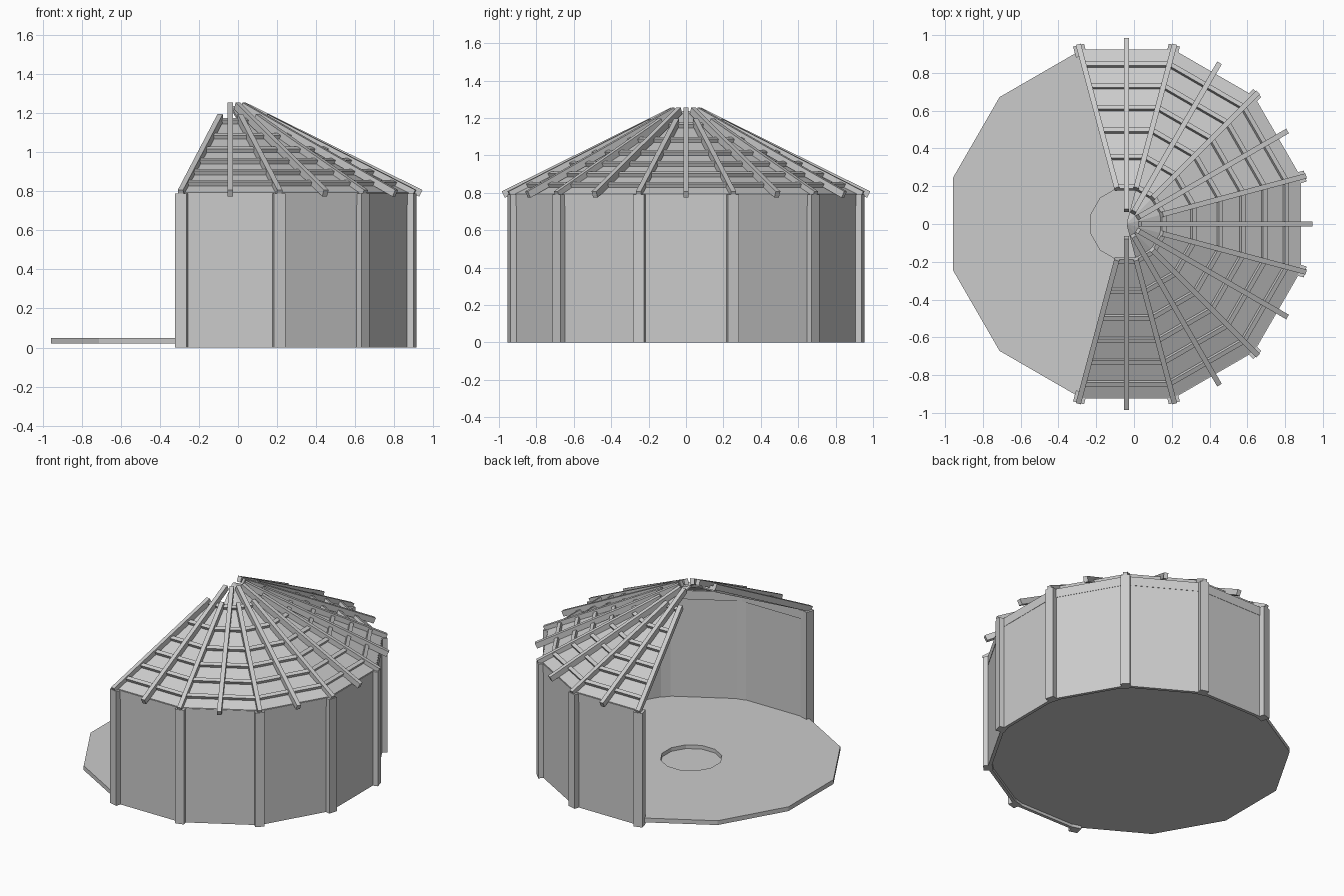
import bpy
import bmesh
from math import radians, cos, sin, tan
from mathutils import Matrix, Vector

cube = bpy.data.objects.get("Cube")
if cube:
    bpy.data.objects.remove(cube)

CENTRE = Vector((-0.04, 0, 0))
APOTHEM, CORNER = 0.92, 0.95
APEX, SLOPE = 1.245, 0.49

grey = bpy.data.materials.new("plain grey")
grey.use_nodes = True
colour = (0.6, 0.6, 0.6, 1)
grey.diffuse_color = colour
grey.node_tree.nodes["Principled BSDF"].inputs["Base Color"].default_value = colour


def finish(name, bm):
    bmesh.ops.recalc_face_normals(bm, faces=bm.faces)
    mesh = bpy.data.meshes.new(name)
    bm.to_mesh(mesh)
    bm.free()
    obj = bpy.data.objects.new(name, mesh)
    obj.location = CENTRE
    mesh.materials.append(grey)
    bpy.context.collection.objects.link(obj)
    return obj


def polar(r, angle, z):
    a = radians(angle)
    return Vector((r * cos(a), r * sin(a), z))


def beam(name, start, end, width, depth, up):
    """Box from start to end, whose top face holds the two points."""
    along = (end - start).normalized()
    side = up.cross(along).normalized()
    up = along.cross(side)
    bm = bmesh.new()
    bmesh.ops.create_cube(bm, size=1)
    middle = (start + end) / 2 - up * depth / 2
    frame = Matrix((along, side, up)).transposed().to_4x4()
    scale = Matrix.Diagonal(((end - start).length, width, depth, 1))
    bm.transform(Matrix.Translation(middle) @ frame @ scale)
    return finish(name, bm)


def prism(name, lower, upper):
    """Solid between two matching outlines."""
    bm = bmesh.new()
    a = [bm.verts.new(p) for p in lower]
    b = [bm.verts.new(p) for p in upper]
    bm.faces.new(a)
    bm.faces.new(b)
    for i in range(len(a)):
        j = (i + 1) % len(a)
        bm.faces.new((a[i], a[j], b[j], b[i]))
    return finish(name, bm)


# Twelve-sided floor with a round fire pit sunk into it
bm = bmesh.new()
bottom = [bm.verts.new(polar(CORNER, 15 + 30 * i, 0.02)) for i in range(12)]
top = [bm.verts.new(polar(CORNER, 15 + 30 * i, 0.05)) for i in range(12)]
rim = [bm.verts.new(polar(0.195, 15 + 30 * i, 0.05)) for i in range(12)]
pit = [bm.verts.new(polar(0.195, 15 + 30 * i, 0.024)) for i in range(12)]
bm.faces.new(bottom)
bm.faces.new(pit)
for i in range(12):
    j = (i + 1) % 12
    for lo, hi in ((bottom, top), (top, rim), (rim, pit)):
        bm.faces.new((lo[i], lo[j], hi[j], hi[i]))
finish("floor", bm)

UP = Vector((0, 0, 1))

# Corner posts
for angle in range(-105, 106, 30):
    beam("post", polar(CORNER, angle, 0), polar(CORNER, angle, 0.79),
         0.06, 0.06, polar(1, angle, 0)).location += polar(0.03, angle, 0)

for angle in range(-90, 91, 30):
    out = polar(1, angle, 0)
    side = polar(1, angle + 90, 0)

    def across(a, z, end):
        """Point at distance a from the axis, on one edge of this bay."""
        return out * a + side * (end * a * tan(radians(15))) + UP * z

    # Wall panel and the plate along its top
    for name, inner, outer, low in (("wall", 0.9, 0.922, 0),
                                    ("wall_plate", 0.89, 0.924, 0.73)):
        outline = [(inner, -1), (outer, -1), (outer, 1), (inner, 1)]
        prism(name, [across(a, low, e) for a, e in outline],
              [across(a, 0.79, e) for a, e in outline])

    # Roof sheet, with the two end bays cut short around the smoke opening
    inner = 0.2 if abs(angle) == 90 else 0.005
    outline = [(inner, -1), (APOTHEM, -1), (APOTHEM, 1), (inner, 1)]
    sheet = [across(a, APEX - SLOPE * a, e) for a, e in outline]
    prism("roof_sheet", [p - UP * 0.015 for p in sheet], sheet)

    # Battens across the sheet
    normal = (out * SLOPE + UP).normalized()
    for a in (0.2, 0.36, 0.5, 0.62, 0.735, 0.85):
        z = APEX + 0.024 - SLOPE * a
        beam("batten", across(a, z, -1), across(a, z, 1), 0.025, 0.026, normal)

# Rafters over corners and bay middles
for i in range(15):
    angle = -105 + 15 * i
    inner = 0.2 if i % 2 == 0 else 0.08
    height = APEX + 0.05
    beam("rafter", polar(inner, angle, height - 0.495 * inner),
         polar(0.985, angle, height - 0.495 * 0.985), 0.028, 0.038, UP)
